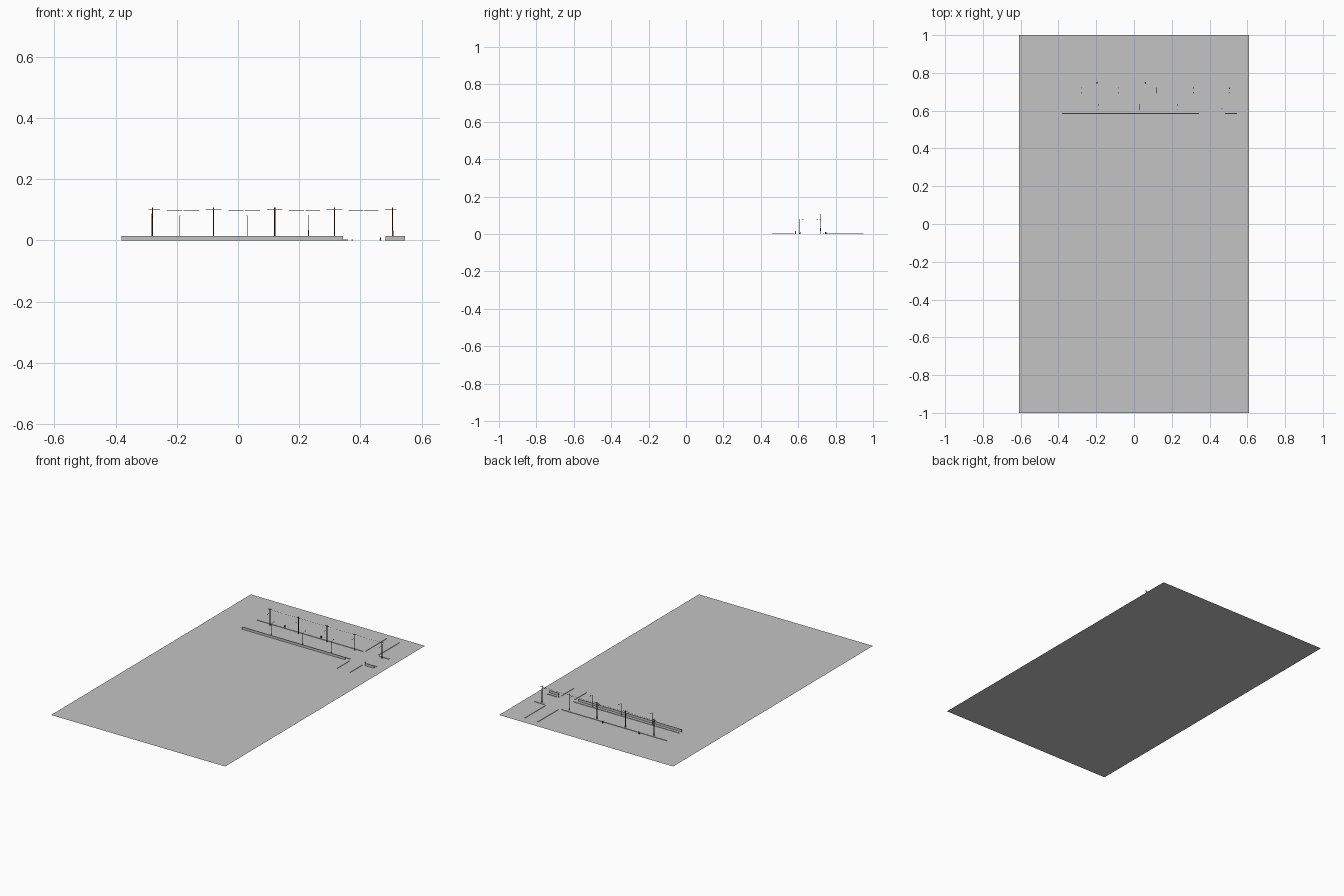
import bpy
import bmesh
from mathutils import Vector

if "Cube" in bpy.data.objects:
    bpy.data.objects.remove(bpy.data.objects["Cube"], do_unlink=True)


def material(name, rgb):
    m = bpy.data.materials.new(name)
    m.use_nodes = True
    m.diffuse_color = (*rgb, 1)
    m.node_tree.nodes["Principled BSDF"].inputs["Base Color"].default_value = (*rgb, 1)
    return m


GREY = material("concrete grey", (0.55, 0.55, 0.55))
WOOD = material("dark wood", (0.06, 0.03, 0.018))
METAL = material("lamp metal", (0.12, 0.12, 0.12))
BLACK = material("black paint", (0.02, 0.02, 0.02))


def add(name, bm, mat):
    mesh = bpy.data.meshes.new(name)
    bm.to_mesh(mesh)
    bm.free()
    mesh.materials.append(mat)
    obj = bpy.data.objects.new(name, mesh)
    bpy.context.collection.objects.link(obj)
    return obj


def box(name, lo, hi, mat):
    bm = bmesh.new()
    bmesh.ops.create_cube(bm, size=1)
    lo, hi = Vector(lo), Vector(hi)
    for v in bm.verts:
        v.co = (lo + hi) / 2 + v.co * (hi - lo)
    return add(name, bm, mat)


def post(name, x, y, height, radius, mat, sides=8):
    bm = bmesh.new()
    bmesh.ops.create_cone(bm, cap_ends=True, segments=sides, radius1=radius,
                          radius2=radius * 0.85, depth=height)
    bmesh.ops.translate(bm, verts=bm.verts, vec=(x, y, height / 2))
    return add(name, bm, mat)


def wire(name, points, radius, mat):
    curve = bpy.data.curves.new(name, "CURVE")
    curve.dimensions = "3D"
    curve.bevel_depth = radius
    curve.bevel_resolution = 0
    spline = curve.splines.new("POLY")
    spline.points.add(len(points) - 1)
    for p, co in zip(spline.points, points):
        p.co = (*co, 1)
    curve.materials.append(mat)
    obj = bpy.data.objects.new(name, curve)
    bpy.context.collection.objects.link(obj)


# Flat ground sheet
bm = bmesh.new()
bmesh.ops.create_grid(bm, x_segments=1, y_segments=1, size=1)
bmesh.ops.scale(bm, verts=bm.verts, vec=(0.61, 1, 1))
add("ground", bm, GREY)

# Low wall and kerbs on both sides of the side street
KERB = 0.003
for side, x0, x1 in (("right", -0.38, 0.343), ("left", 0.482, 0.545)):
    box(f"low_wall_{side}", (x0, 0.583, 0), (x1, 0.587, 0.015), GREY)
for side, x0, x1 in (("right", -0.38, 0.36), ("left", 0.48, 0.545)):
    box(f"front_kerb_{side}", (x0, 0.606, 0), (x1, 0.611, KERB), GREY)
    box(f"back_kerb_{side}", (x0, 0.732, 0), (x1, 0.737, KERB), GREY)
for side, x in (("right", 0.373), ("left", 0.465)):
    for place, y0, y1 in (("front", 0.46, 0.58), ("back", 0.745, 0.95)):
        box(f"street_kerb_{place}_{side}", (x - 0.002, y0, 0), (x + 0.002, y1, KERB), GREY)

# Utility poles with crossarms and lamp arms
pole_x = [-0.28, -0.08, 0.12, 0.315, 0.505]
for i, x in enumerate(pole_x):
    post(f"utility_pole_{i}", x, 0.72, 0.107, 0.002, WOOD)
    box(f"crossarm_{i}", (x - 0.013, 0.719, 0.099), (x + 0.013, 0.721, 0.101), WOOD)
    wire(f"pole_lamp_arm_{i}", [(x, 0.72, 0.076), (x, 0.695, 0.08)], 0.0006, METAL)
    box(f"pole_lamp_{i}", (x - 0.0015, 0.69, 0.079), (x + 0.0015, 0.698, 0.081), METAL)
box("pole_cabinet", (0.503, 0.716, 0.015), (0.508, 0.72, 0.033), METAL)

# Overhead cable between the poles, with a slight sag
for i, (a, b) in enumerate(zip(pole_x, pole_x[1:])):
    steps = [k / 8 for k in range(9)]
    wire(f"cable_{i}", [(a + (b - a) * t, 0.72, 0.101 - 0.012 * t * (1 - t)) for t in steps],
         0.0004, BLACK)

# Street lamps along the front kerb
for i, x in enumerate((-0.19, 0.03, 0.23)):
    post(f"street_lamp_post_{i}", x, 0.605, 0.077, 0.0012, METAL)
    wire(f"street_lamp_arm_{i}", [(x, 0.605, 0.076), (x, 0.63, 0.08)], 0.0006, METAL)
    box(f"street_lamp_head_{i}", (x - 0.0015, 0.624, 0.079), (x + 0.0015, 0.634, 0.081), METAL)

# Litter bins and hydrant
for i, x in enumerate((-0.195, 0.06)):
    post(f"litter_bin_{i}", x, 0.748, 0.012, 0.004, BLACK)
post("hydrant", 0.466, 0.61, 0.01, 0.002, BLACK)
